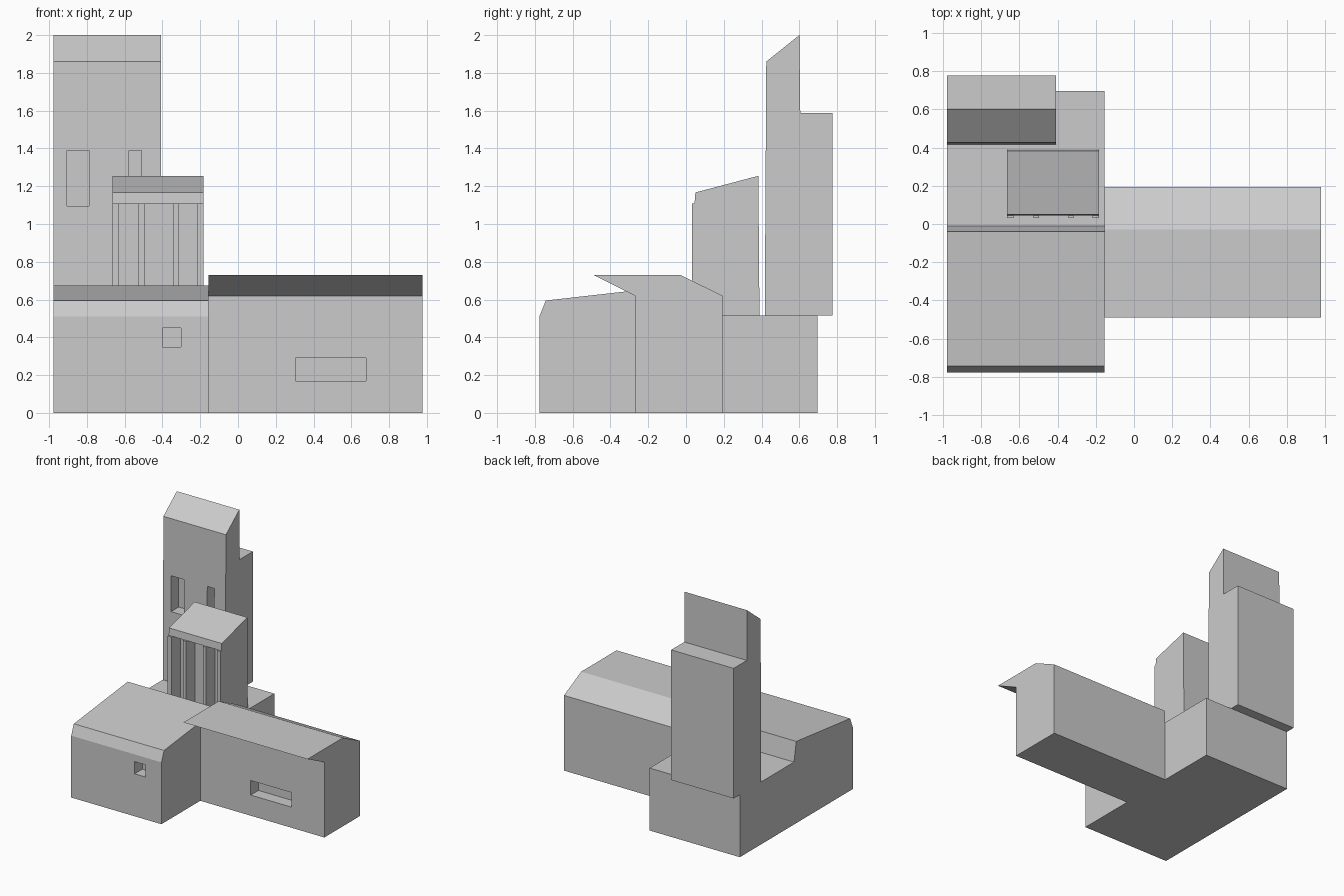
import bpy, bmesh

if "Cube" in bpy.data.objects:
    bpy.data.objects.remove(bpy.data.objects["Cube"])


def extrude_profile(name, profile, x0, x1):
    """Extrude a (y, z) side profile along x."""
    bm = bmesh.new()
    face = bm.faces.new([bm.verts.new((x0, y, z)) for y, z in profile])
    new = bmesh.ops.extrude_face_region(bm, geom=[face])["geom"]
    verts = [v for v in new if isinstance(v, bmesh.types.BMVert)]
    bmesh.ops.translate(bm, verts=verts, vec=(x1 - x0, 0, 0))
    bmesh.ops.recalc_face_normals(bm, faces=bm.faces)
    mesh = bpy.data.meshes.new(name)
    bm.to_mesh(mesh)
    bm.free()
    obj = bpy.data.objects.new(name, mesh)
    bpy.context.collection.objects.link(obj)
    return obj


def box(name, x0, x1, y0, y1, z0, z1):
    return extrude_profile(name, [(y0, z0), (y1, z0), (y1, z1), (y0, z1)], x0, x1)


def cut_window(target, x0, x1, z0, z1, front, depth=0.1):
    """Recess a rectangular window into a front wall."""
    cutter = box("window_cutter", x0, x1, front - 0.1, front + depth, z0, z1)
    cutter.hide_render = True
    mod = target.modifiers.new("window", 'BOOLEAN')
    mod.operation = 'DIFFERENCE'
    mod.solver = 'EXACT'
    mod.object = cutter
    bpy.context.view_layer.objects.active = target
    bpy.ops.object.modifier_apply(modifier=mod.name)
    bpy.data.objects.remove(cutter)


LEFT, JOIN, RIGHT = -0.978, -0.155, 0.977
DECK = 0.515

# Main hall with sloping roof and low rear deck
hall = extrude_profile("main_hall", [
    (-0.776, 0), (-0.776, 0.51), (-0.742, 0.595), (-0.04, 0.674),
    (-0.01, DECK), (0.695, DECK), (0.695, 0)], LEFT, JOIN)
cut_window(hall, -0.40, -0.302, 0.35, 0.45, -0.776)

# Side wing with overhanging roof
wing = extrude_profile("side_wing", [
    (-0.27, 0), (-0.27, 0.62), (-0.49, 0.73), (-0.03, 0.73),
    (0.194, 0.62), (0.194, 0)], JOIN, RIGHT)
cut_window(wing, 0.305, 0.677, 0.17, 0.29, -0.27)

# Tall rear tower
tower = extrude_profile("tall_tower", [
    (0.417, DECK), (0.425, 1.86), (0.6, 2.0), (0.605, 1.588),
    (0.776, 1.588), (0.776, DECK)], LEFT, -0.408)
for x0, x1 in ((-0.905, -0.788), (-0.576, -0.512)):
    cut_window(tower, x0, x1, 1.095, 1.39, 0.42)

# Small tower with a recessed front under its lintel
extrude_profile("small_tower", [
    (0.15, DECK), (0.15, 1.108), (0.045, 1.108), (0.05, 1.167),
    (0.383, 1.255), (0.389, DECK)], -0.664, -0.183)

# Columns dividing the recessed front
for x0, x1 in ((-0.664, -0.63), (-0.526, -0.496), (-0.342, -0.316), (-0.216, -0.183)):
    box("column", x0, x1, 0.032, 0.15, DECK, 1.108)
